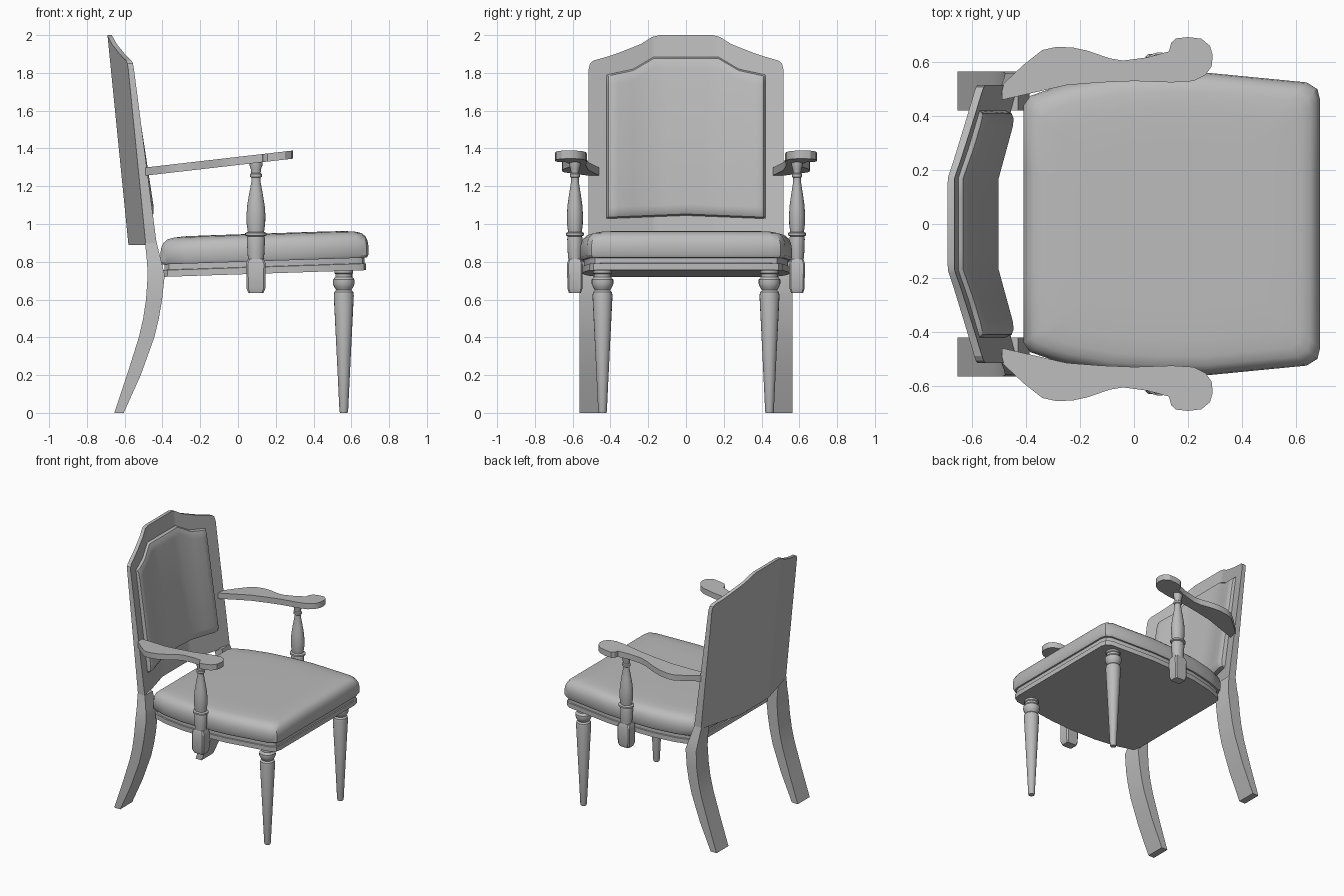
import bpy, bmesh, math

cube = bpy.data.objects.get("Cube")
if cube:
    bpy.data.objects.remove(cube, do_unlink=True)

grey = bpy.data.materials.new("plain grey")
grey.use_nodes = True
grey.diffuse_color = (0.5, 0.5, 0.5, 1)
grey.node_tree.nodes["Principled BSDF"].inputs["Base Color"].default_value = (0.5, 0.5, 0.5, 1)


def loft(name, rings, angle=30):
    """Skin a stack of equal-length closed rings and cap both ends."""
    bm = bmesh.new()
    loops = [[bm.verts.new(p) for p in ring] for ring in rings]
    n = len(loops[0])
    for a, b in zip(loops, loops[1:]):
        for i in range(n):
            j = (i + 1) % n
            bm.faces.new((a[i], a[j], b[j], b[i]))
    bm.faces.new(loops[0][::-1])
    bm.faces.new(loops[-1])
    bmesh.ops.recalc_face_normals(bm, faces=bm.faces)
    mesh = bpy.data.meshes.new(name)
    bm.to_mesh(mesh)
    bm.free()
    mesh.materials.append(grey)
    obj = bpy.data.objects.new(name, mesh)
    bpy.context.collection.objects.link(obj)
    bpy.ops.object.select_all(action='DESELECT')
    obj.select_set(True)
    bpy.context.view_layer.objects.active = obj
    bpy.ops.object.shade_smooth_by_angle(angle=math.radians(angle))
    return obj


def turned(name, x, y, profile, sides=20, squash=1.0):
    """Lathe a (z, radius) profile around a vertical axis."""
    turns = [2 * math.pi * i / sides for i in range(sides)]
    loft(name, [[(x + r * math.cos(t), y + r * squash * math.sin(t), z) for t in turns]
                for z, r in profile])


def lerp(points, t):
    """Piecewise linear lookup in sorted (t, value) pairs."""
    for (a, u), (b, v) in zip(points, points[1:]):
        if t <= b:
            return u + (v - u) * (t - a) / (b - a)
    return points[-1][1]


# Seat frame and cushion share one outline
half = [(0.69, 0.2), (0.69, 0.46), (0.68, 0.5), (0.64, 0.525), (0.28, 0.56), (0.1, 0.56),
        (-0.1, 0.548), (-0.27, 0.515), (-0.385, 0.475), (-0.41, 0.44), (-0.41, 0.2)]
outline = half + [(x, -y) for x, y in reversed(half)]


def seat_layer(name, levels):
    rings = []
    for z, inset in levels:
        sx, sy = 1 - inset / 0.55, 1 - inset / 0.56
        ring = [(0.14 + (x - 0.14) * sx, y * sy) for x, y in outline]
        rings.append([(x, y, z + 0.033 * (x + 0.4)) for x, y in ring])
    loft(name, rings, 35)


seat_layer("seat_frame", [(0.72, 0.012), (0.755, 0.012), (0.757, 0.02), (0.787, 0.02)])
seat_layer("seat_cushion", [(0.786, 0.008), (0.80, 0), (0.85, 0), (0.875, 0.004), (0.9, 0.016),
                            (0.917, 0.036), (0.926, 0.07), (0.931, 0.13), (0.932, 0.25)])


# Curved, leaning backrest
def back_point(y, z, depth):
    rear = -0.58 - 0.1 * (z - 0.89)
    wing = max(0, abs(y) - 0.17) / 0.345 * 0.092
    return (rear + wing + depth, y, z)


def board_thickness(z):
    return 0.058 - 0.03 * (z - 0.89)


crest = [(0, 2.0), (0.14, 2.0), (0.18, 1.99), (0.24, 1.952), (0.36, 1.905), (0.42, 1.885),
         (0.49, 1.865), (0.508, 1.85), (0.515, 1.82)]
board = []
for y in sorted({s * v for v in [c[0] for c in crest] + [0.17] for s in (-1, 1)}):
    top = lerp(crest, abs(y))
    board.append([back_point(y, 0.89, 0), back_point(y, top, 0),
                  back_point(y, top, board_thickness(top)),
                  back_point(y, 0.89, board_thickness(0.89))])
loft("backrest_board", board, 20)

# Padded panel on the backrest front
pad_top = [(0, 1.885), (0.17, 1.885), (0.28, 1.82), (0.42, 1.79)]
pad_height = [(0, 1), (0.36, 1), (0.39, 0.9), (0.41, 0.6), (0.42, 0)]
pad = []
for y in sorted({s * v for v in (0, 0.1, 0.17, 0.28, 0.36, 0.39, 0.41, 0.42) for s in (-1, 1)}):
    top, low = lerp(pad_top, abs(y)), 1.045 - 0.04 * abs(y)
    rise = lerp(pad_height, abs(y))
    column = [(low, -0.5), (low, 0), (low + 0.008, 0.6), (low + 0.03, 0.9), (low + 0.06, 1),
              (top - 0.06, 1), (top - 0.03, 0.9), (top - 0.008, 0.6), (top, 0), (top, -0.5)]
    pad.append([back_point(y, z, board_thickness(z) + (0.05 - 0.025 * (z - 1)) *
                           (h * rise if h > 0 else h * 0.3)) for z, h in column])
loft("backrest_pad", pad, 35)

# Side parts, mirrored across y
leg_sections = [(0, -0.655, -0.605, 0.565), (0.2, -0.588, -0.515, 0.565),
                (0.4, -0.525, -0.443, 0.565), (0.5, -0.502, -0.419, 0.565),
                (0.6, -0.487, -0.402, 0.565), (0.73, -0.478, -0.388, 0.56),
                (0.8, -0.482, -0.405, 0.54), (0.9, -0.492, -0.43, 0.515)]
arm_outline = [(-0.49, 0.46), (-0.25, 0.515), (-0.12, 0.525), (0, 0.53), (0.14, 0.525),
               (0.22, 0.53), (0.265, 0.552), (0.288, 0.585), (0.292, 0.625), (0.282, 0.66),
               (0.25, 0.687), (0.2, 0.693), (0.155, 0.688), (0.138, 0.672), (0.13, 0.64),
               (0.05, 0.618), (-0.04, 0.606), (-0.09, 0.614), (-0.17, 0.642), (-0.23, 0.655),
               (-0.29, 0.656), (-0.34, 0.645), (-0.41, 0.59), (-0.49, 0.515)]
front_leg_profile = [(0, 0.02), (0.01, 0.023), (0.3, 0.037), (0.62, 0.053), (0.64, 0.05),
                     (0.65, 0.04), (0.665, 0.05), (0.685, 0.058), (0.705, 0.057),
                     (0.72, 0.045), (0.735, 0.045), (0.74, 0.05), (0.76, 0.05)]
post_profile = [(0.8, 0.04), (0.85, 0.045), (0.92, 0.048), (0.935, 0.045), (0.94, 0.057),
                (0.952, 0.057), (0.958, 0.043), (1.0, 0.049), (1.05, 0.05), (1.1, 0.046),
                (1.16, 0.036), (1.225, 0.024), (1.245, 0.024), (1.25, 0.031), (1.265, 0.031),
                (1.27, 0.025), (1.29, 0.027), (1.31, 0.034), (1.33, 0.034)]
block_levels = [(0.635, 0.04), (0.66, 0.05), (0.79, 0.052), (0.815, 0.042)]
for side, s in (("left", 1), ("right", -1)):
    loft("back_leg_" + side, [[(b, s * 0.42, z), (f, s * 0.42, z), (f, s * o, z), (b, s * o, z)]
                              for z, b, f, o in leg_sections], 25)
    loft("arm_" + side, [[(x, s * y, base + 0.115 * (x + 0.5)) for x, y in arm_outline]
                         for base in (1.255, 1.298)])
    turned("front_leg_" + side, 0.56, s * 0.442, front_leg_profile)
    turned("arm_post_" + side, 0.095, s * 0.588, post_profile, squash=0.85)
    # Square foot of the arm post, with trimmed corners
    loft("arm_post_block_" + side,
         [[(0.095 + r * u, s * 0.588 + 0.8 * r * v, z) for u, v in
           ((1, 0.8), (0.8, 1), (-0.8, 1), (-1, 0.8), (-1, -0.8), (-0.8, -1), (0.8, -1), (1, -0.8))]
          for z, r in block_levels], 25)
